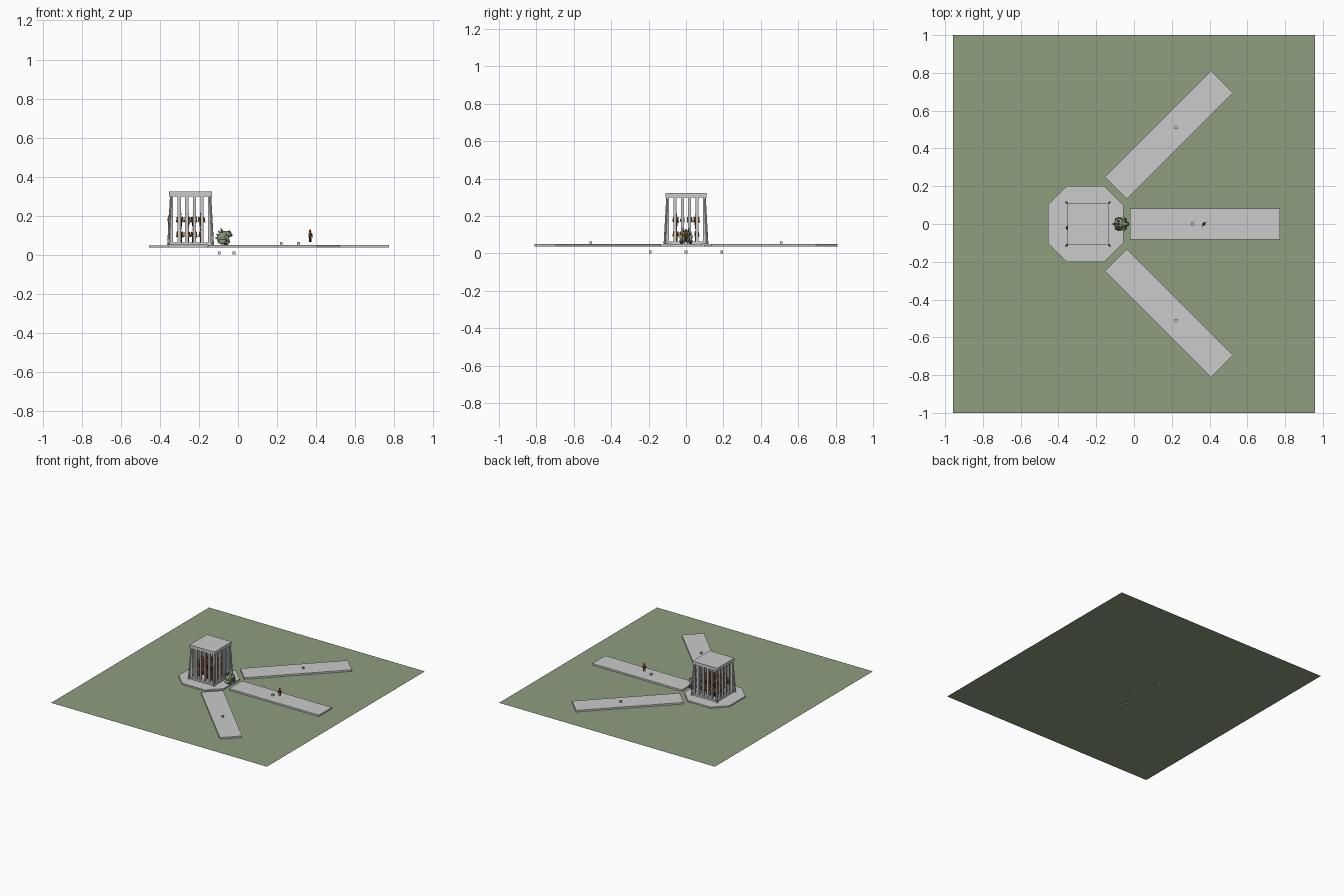
import bpy, bmesh, math, random
from mathutils import Matrix, Vector, Euler

if "Cube" in bpy.data.objects:
    bpy.data.objects.remove(bpy.data.objects["Cube"])

random.seed(4)


def material(name, rgb):
    m = bpy.data.materials.new(name)
    lin = [(c / 255 / 12.92) if c < 11 else ((c / 255 + 0.055) / 1.055) ** 2.4 for c in rgb]
    m.diffuse_color = (*lin, 1)
    m.use_nodes = True
    m.node_tree.nodes["Principled BSDF"].inputs["Base Color"].default_value = m.diffuse_color
    return m


STONE = material("stone grey", (203, 203, 203))
GRASS = material("grass green", (142, 159, 126))
OLIVE = material("olive skin", (128, 148, 112))
DARKGREEN = material("dark green", (62, 82, 62))
ORANGE = material("orange", (205, 112, 32))
BROWN = material("dark brown", (58, 36, 24))


def finish(name, bm, mats, smooth=False):
    me = bpy.data.meshes.new(name)
    bm.to_mesh(me)
    bm.free()
    for m in mats:
        me.materials.append(m)
    for p in me.polygons:
        p.use_smooth = smooth
    ob = bpy.data.objects.new(name, me)
    bpy.context.collection.objects.link(ob)
    return ob


def add_box(bm, c, s, rot=(0, 0, 0), mat=0):
    mx = Matrix.LocRotScale(Vector(c), Euler(rot), Vector(s))
    for v in bmesh.ops.create_cube(bm, size=1, matrix=mx)["verts"]:
        for f in v.link_faces:
            f.material_index = mat


def add_ball(bm, c, r, rot=(0, 0, 0), mat=0, sub=2):
    mx = Matrix.LocRotScale(Vector(c), Euler(rot), Vector(r))
    for v in bmesh.ops.create_icosphere(bm, subdivisions=sub, radius=1, matrix=mx)["verts"]:
        for f in v.link_faces:
            f.material_index = mat


def add_rod(bm, a, b, r1, r2, mat=0, seg=6):
    a, b = Vector(a), Vector(b)
    d = b - a
    mx = Matrix.Translation((a + b) / 2) @ d.to_track_quat('Z', 'Y').to_matrix().to_4x4()
    res = bmesh.ops.create_cone(bm, cap_ends=True, segments=seg, radius1=r1, radius2=r2,
                                depth=d.length, matrix=mx)
    for v in res["verts"]:
        for f in v.link_faces:
            f.material_index = mat


def box(name, c, s, rot=(0, 0, 0), mat=STONE):
    bm = bmesh.new()
    add_box(bm, c, s, rot)
    return finish(name, bm, [mat])


GZ, TOP, CX = 0.036, 0.05, -0.243

# Flat lawn sheet
bm = bmesh.new()
bm.faces.new([bm.verts.new((x, y, GZ)) for x, y in
              ((-0.957, -1), (0.957, -1), (0.957, 1), (-0.957, 1))])
finish("lawn", bm, [GRASS])

# Octagonal platform
bm = bmesh.new()
pts = [(-0.2, -0.1), (-0.1, -0.2), (0.1, -0.2), (0.2, -0.1),
       (0.2, 0.1), (0.1, 0.2), (-0.1, 0.2), (-0.2, 0.1)]
face = bm.faces.new([bm.verts.new((x - 0.256, y, GZ + 0.001)) for x, y in pts])
ext = bmesh.ops.extrude_face_region(bm, geom=[face])
bmesh.ops.translate(bm, vec=(0, 0, TOP - GZ - 0.003),
                    verts=[v for v in ext["geom"] if isinstance(v, bmesh.types.BMVert)])
bmesh.ops.recalc_face_normals(bm, faces=bm.faces)
finish("platform", bm, [STONE])

# Three walkways, each with a marker block on it and one beneath its start
for tag, ang, start in (("middle", 0, (-0.02, 0)),
                        ("left", math.pi / 4, (-0.096, 0.191)),
                        ("right", -math.pi / 4, (-0.096, -0.191))):
    d = Vector((math.cos(ang), math.sin(ang), 0))
    s = Vector((*start, 0))
    mid = s + d * 0.397
    box(tag + "_walkway", mid + Vector((0, 0, (GZ + TOP) / 2 + 0.0005)),
        (0.794, 0.164, TOP - GZ - 0.001), (0, 0, ang))
    blk = s + d * (0.33 if ang == 0 else 0.45)
    box(tag + "_marker", blk + Vector((0, 0, TOP + 0.007)), (0.014, 0.014, 0.014))
    box(tag + "_under_marker", s + Vector((0, 0, 0.0075)), (0.015, 0.015, 0.015))

# Cage: floor, roof, upright bars and leaning corner struts
box("cage_floor", (CX, 0, 0.056), (0.215, 0.215, 0.014))
box("cage_roof", (CX, 0, 0.31), (0.22, 0.22, 0.025))
bm = bmesh.new()
n = 6
for i in range(n):
    t = -0.097 + 0.194 * i / (n - 1)
    for side in (-0.097, 0.097):
        add_box(bm, (CX + t, side, 0.18), (0.016, 0.012, 0.238))
        if 0 < i < n - 1:
            add_box(bm, (CX + side, t, 0.18), (0.012, 0.016, 0.238))
finish("cage_bars", bm, [STONE])
bm = bmesh.new()
for sx in (-1, 1):
    for sy in (-1, 1):
        add_rod(bm, (CX + sx * 0.114, sy * 0.114, TOP),
                (CX + sx * 0.101, sy * 0.101, 0.3), 0.006, 0.005)
finish("cage_struts", bm, [STONE])


# Small striped figure, feet at the origin, 0.062 tall, facing +x
def add_figure(bm):
    for s in (-1, 1):
        add_rod(bm, (0, s * 0.004, 0), (0, s * 0.005, 0.026), 0.003, 0.004, 1)
        add_rod(bm, (0, s * 0.010, 0.046), (0.003, s * 0.013, 0.024), 0.003, 0.0025, 0)
    add_rod(bm, (0, 0, 0.024), (0, 0, 0.033), 0.007, 0.008, 0, 8)
    add_rod(bm, (0, 0, 0.033), (0, 0, 0.038), 0.008, 0.0085, 1, 8)
    add_rod(bm, (0, 0, 0.038), (0, 0, 0.048), 0.0085, 0.006, 0, 8)
    add_ball(bm, (0, 0, 0.055), (0.0065, 0.006, 0.0075), mat=0, sub=1)
    add_ball(bm, (-0.001, 0, 0.059), (0.006, 0.0062, 0.005), mat=1, sub=1)


bm = bmesh.new()
add_figure(bm)
walker = finish("walking_figure", bm, [ORANGE, BROWN])
walker.location = (0.37, 0, 0.065)
walker.rotation_euler = (0, 0, -math.pi / 4)


def figure_copy(name, loc, turn, tilt=0.0, size=1.0):
    ob = bpy.data.objects.new(name, walker.data)
    ob.location = loc
    ob.rotation_euler = (0, tilt, turn)
    ob.scale = (size,) * 3
    bpy.context.collection.objects.link(ob)


# Crowd stacked inside the cage, plus one clinging to the outside
for ix in range(4):
    for iy in range(4):
        for iz in range(2):
            figure_copy("caged_figure", (CX - 0.055 + ix * 0.037 + random.uniform(-.003, .003),
                                         -0.055 + iy * 0.037,
                                         0.063 + iz * 0.072 + random.uniform(0, 0.006) * iz),
                        random.uniform(0, 6.28), size=1.17)
figure_copy("climbing_figure", (-0.357, -0.02, 0.15), 0, 0.05, 0.8)

# Squat guardian creature in front of the cage, looking along +x
bm = bmesh.new()
add_ball(bm, (-0.077, 0, 0.088), (0.032, 0.030, 0.036), (0, 0.3, 0))
add_ball(bm, (-0.052, 0, 0.104), (0.021, 0.022, 0.018))
add_ball(bm, (-0.035, 0, 0.099), (0.008, 0.014, 0.007), mat=1)
for s in (-1, 1):
    add_ball(bm, (-0.045, s * 0.012, 0.118), (0.006, 0.005, 0.006), mat=1)
    add_ball(bm, (-0.080, s * 0.024, 0.066), (0.021, 0.011, 0.014))
    add_ball(bm, (-0.062, s * 0.024, 0.055), (0.014, 0.008, 0.006), mat=1)
    add_rod(bm, (-0.060, s * 0.026, 0.098), (-0.045, s * 0.026, 0.060), 0.009, 0.006, 0, 8)
    add_rod(bm, (-0.080, s * 0.012, 0.112), (-0.090, s * 0.018, 0.138), 0.007, 0.001, 0)
for i in range(4):
    a = math.radians(100 + i * 28)
    c, z = math.cos(a), math.sin(a)
    add_rod(bm, (-0.077 + 0.030 * c, 0, 0.088 + 0.034 * z),
            (-0.077 + 0.040 * c, 0, 0.088 + 0.044 * z), 0.005, 0.001, 1)
finish("guardian_creature", bm, [OLIVE, DARKGREEN], True)
